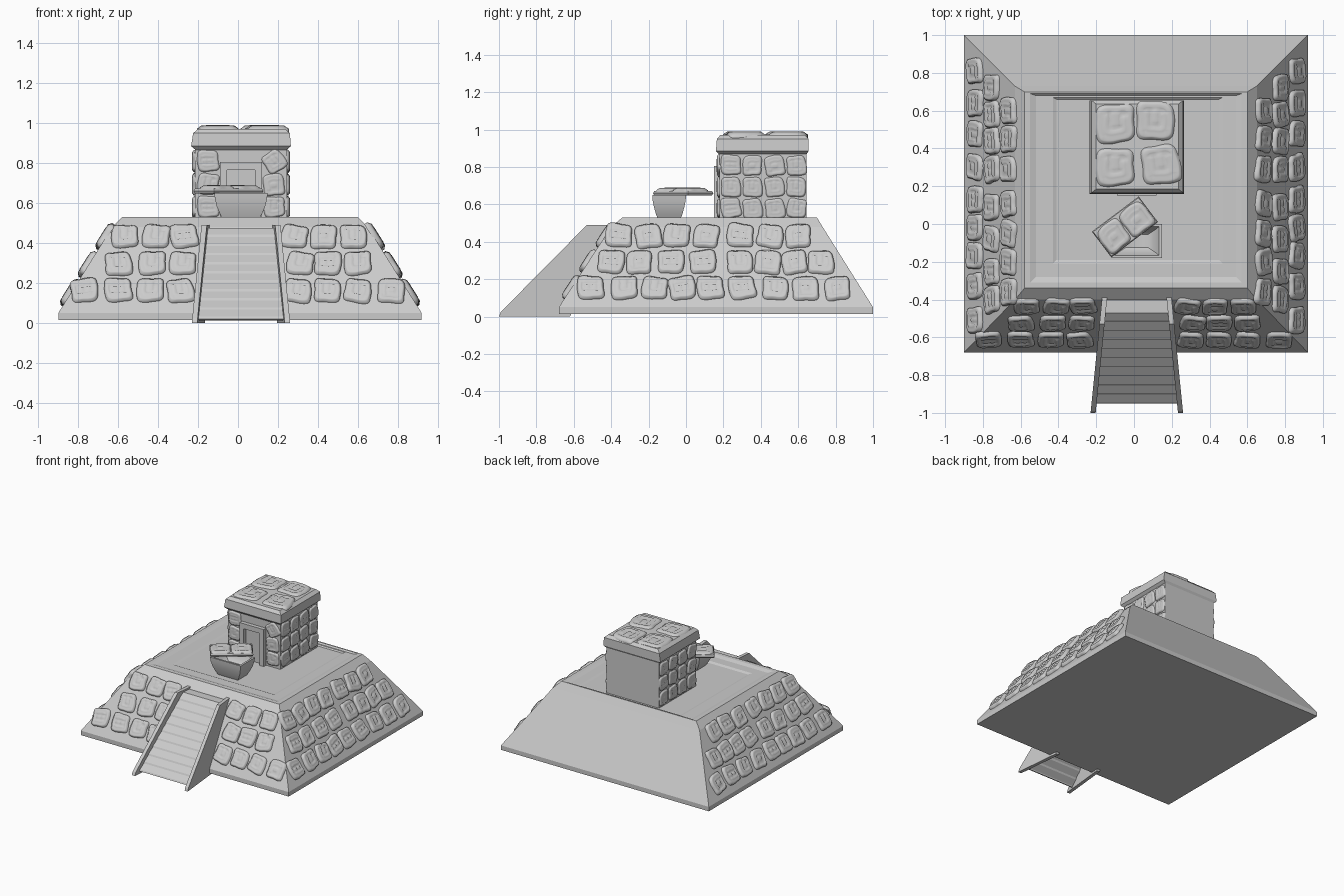
import bpy, bmesh, math, random
from mathutils import Vector, Matrix

if "Cube" in bpy.data.objects:
    bpy.data.objects.remove(bpy.data.objects["Cube"])

random.seed(7)


def finish(name, bm, smooth=None):
    bmesh.ops.recalc_face_normals(bm, faces=bm.faces)
    me = bpy.data.meshes.new(name)
    bm.to_mesh(me)
    bm.free()
    ob = bpy.data.objects.new(name, me)
    bpy.context.collection.objects.link(ob)
    if smooth:
        bpy.ops.object.select_all(action='DESELECT')
        ob.select_set(True)
        bpy.context.view_layer.objects.active = ob
        bpy.ops.object.shade_smooth_by_angle(angle=math.radians(smooth))
    return ob


def ring_stack(name, rings, smooth=None):
    """Closed solid from stacked rectangles (x0, x1, y0, y1, z)."""
    bm = bmesh.new()
    loops = [[bm.verts.new(p) for p in ((a, c, z), (b, c, z), (b, d, z), (a, d, z))]
             for a, b, c, d, z in rings]
    for lo, hi in zip(loops, loops[1:]):
        for i in range(4):
            j = (i + 1) % 4
            bm.faces.new((lo[i], lo[j], hi[j], hi[i]))
    bm.faces.new(loops[0][::-1])
    bm.faces.new(loops[-1])
    return finish(name, bm, smooth)


# Carved stone tile: a cushion with nested raised bars, as a height field
def step(a, b, x):
    t = min(max((x - a) / (b - a), 0), 1)
    return t * t * (3 - 2 * t)


def bar(x, y, x0, x1, y0, y1, s=0.09):
    return (step(x0 - s, x0, x) * (1 - step(x1, x1 + s, x))
            * step(y0 - s, y0, y) * (1 - step(y1, y1 + s, y)))


CARVINGS = [
    [(-.6, .6, .42, .56), (-.6, -.46, -.5, .5), (-.25, .25, -.2, .15)],
    [(-.6, .6, -.56, -.42), (-.55, -.4, -.5, .45), (.4, .55, -.5, .45), (-.1, .1, -.1, .5)],
    [(-.55, .55, .4, .55), (-.55, .55, -.55, -.4), (-.4, -.1, -.1, .12), (.15, .45, -.1, .12)],
    [(-.55, -.4, -.55, .55), (.4, .55, -.55, .3), (-.4, .55, -.55, -.4), (-.1, .2, -.1, .55)],
]


def tile_mesh(k, n=18):
    bm = bmesh.new()
    corner = [[Vector((random.uniform(-.1, .1), random.uniform(-.1, .1))) for _ in range(2)] for _ in range(2)]
    ph = random.uniform(0, 6)
    grid = []
    for j in range(n + 1):
        row = []
        for i in range(n + 1):
            x, y = 2 * i / n - 1, 2 * j / n - 1
            e = max(abs(x), abs(y))
            r = max(abs(x) ** 5 + abs(y) ** 5, 1e-9) ** .2
            h = .35 + .5 * (1 - step(.78, 1.0, e)) - .25 * (1 - step(.62, .74, e))
            h += .3 * max(bar(x, y, *c) for c in CARVINGS[k])
            a, b = (x + 1) / 2, (y + 1) / 2
            off = (corner[0][0] * (1 - a) + corner[0][1] * a) * (1 - b) + (corner[1][0] * (1 - a) + corner[1][1] * a) * b
            q = e / max(r, .01) * (1 + .025 * math.sin(5 * math.atan2(y, x) + ph))
            row.append(bm.verts.new(((x * q + off.x) / 2, (y * q + off.y) / 2, h)))
        grid.append(row)
    for j in range(n):
        for i in range(n):
            bm.faces.new((grid[j][i], grid[j][i + 1], grid[j + 1][i + 1], grid[j + 1][i]))
    skirt = bmesh.ops.extrude_edge_only(bm, edges=[e for e in bm.edges if e.is_boundary])
    for v in skirt['geom']:
        if isinstance(v, bmesh.types.BMVert):
            v.co.z = -.25
    for f in bm.faces:
        f.smooth = True
    me = bpy.data.meshes.new("stone_tile")
    bm.to_mesh(me)
    bm.free()
    return me


TILES = [tile_mesh(k) for k in range(4) for _ in range(2)]


def tile(name, pos, u, v, size, thick, rot=None):
    u, v = Vector(u).normalized(), Vector(v).normalized()
    m = Matrix((u, v, u.cross(v))).transposed().to_4x4()
    m.translation = Vector(pos)
    a = random.uniform(-.16, .16) if rot is None else rot
    ob = bpy.data.objects.new(name, random.choice(TILES))
    bpy.context.collection.objects.link(ob)
    ob.matrix_world = m @ Matrix.Rotation(a, 4, 'Z') @ Matrix.Diagonal((size, size, thick, 1))


# Sloped platform with a shallow stepped top
ring_stack("platform", [
    (-.90, .92, -.68, 1.0, .015), (-.90, .92, -.68, 1.0, .05),
    (-.63, .65, -.40, .73, .48), (-.58, .60, -.34, .70, .53),
    (-.55, .57, -.31, .69, .53), (-.52, .54, -.28, .68, .52),
    (-.43, .47, -.21, .67, .52), (-.41, .45, -.19, .66, .512)])

# Tiles on the front slope
ROWS_FRONT = {.43: (-.57, -.41, -.27, .28, .43, .58), .295: (-.60, -.43, -.28, .31, .45, .60),
              .16: (-.77, -.60, -.44, -.29, .30, .45, .60, .77)}
for z, xs in ROWS_FRONT.items():
    t = (z - .05) / .43
    for x in xs:
        tile("front_tile", (x, -.68 + .28 * t, z), (1, 0, 0), (0, .28, .43), .135, .028)

# Tiles on both side slopes
ROWS_SIDE = {.43: (-.36, -.20, -.05, .11, .29, .45, .60),
             .29: (-.40, -.25, -.08, .09, .29, .44, .58, .72),
             .15: (-.51, -.33, -.17, -.02, .13, .30, .48, .64, .81)}
for z, ys in ROWS_SIDE.items():
    t = (z - .05) / .43
    for y in ys:
        tile("right_tile", (.92 - .27 * t, y, z), (0, 1, 0), (-.27, 0, .43), .14, .03)
        tile("left_tile", (-.90 + .27 * t, y, z), (0, -1, 0), (.27, 0, .43), .14, .03)


# Stairway: worn treads between two side walls, widening downwards
def half(y):
    return .185 + .06 * (-.4 - y) / .6


CX = .015
path = [(-.38, .475), (-.47, .475)]
for i in range(1, 11):
    y, z = -.47 - .048 * i, .475 - .0455 * i
    path += [(y + .006, z + .012), (y, z)]
bm = bmesh.new()
pairs = [(bm.verts.new((CX - half(y) + .01, y, z)), bm.verts.new((CX + half(y) - .01, y, z))) for y, z in path]
for (a, b), (c, d) in zip(pairs, pairs[1:]):
    bm.faces.new((a, c, d, b))
stairs = finish("stair_treads", bm)
sol = stairs.modifiers.new("thickness", 'SOLIDIFY')
sol.thickness = .02
sol.offset = -1

for side in (-1, 1):
    bm = bmesh.new()
    outline = [(-1, 0), (-.99, .025), (-.53, .49), (-.38, .49), (-.62, .0)]
    outer, inner = [[bm.verts.new((CX + side * (half(y) - w), y, z)) for y, z in outline] for w in (0, .027)]
    bm.faces.new(outer)
    bm.faces.new(inner)
    for i in range(5):
        j = (i + 1) % 5
        bm.faces.new((outer[i], outer[j], inner[j], inner[i]))
    finish("stair_side_wall", bm)

# Shrine body and roof slab
ring_stack("shrine_body", [(-.215, .245, .18, .645, .50), (-.215, .245, .18, .645, .89)])
ring_stack("shrine_roof", [(-.205, .235, .185, .64, .86), (-.235, .265, .16, .655, .885),
                           (-.225, .26, .165, .655, .95), (-.20, .235, .185, .635, .972)])
for x, y, a in ((-.10, .53, .1), (.115, .55, -.05), (-.105, .30, .06), (.14, .32, .15)):
    tile("roof_tile", (x, y, .962), (1, 0, 0), (0, 1, 0), .205, .032, a)

# Shrine wall tiles
for z in (.81, .695, .58):
    for y in (.24, .355, .475, .59):
        tile("shrine_right_tile", (.245, y, z), (0, 1, 0), (0, 0, 1), .105, .018)
        tile("shrine_left_tile", (-.215, y, z), (0, -1, 0), (0, 0, 1), .105, .018)
    for x in (-.15, .18):
        turn = .6 if (x > 0 and z > .8) else None
        tile("shrine_front_tile", (x, .18, z), (1, 0, 0), (0, 0, 1), .105, .018, turn)

# Door frame
for name, x0, x1, z0, z1 in (("door_post_left", -.09, -.055, .51, .77),
                             ("door_post_right", .085, .12, .51, .77),
                             ("door_lintel", -.09, .12, .765, .805)):
    ring_stack(name, [(x0, x1, .15, .19, z0), (x0, x1, .15, .19, z1)])

# Stone basin, hollowed
basin = [(.085, .055, .51), (.105, .07, .545), (.122, .081, .585), (.13, .088, .62), (.134, .09, .65),
         (.118, .076, .65), (.10, .062, .615), (.06, .035, .59)]
ring_stack("basin", [(CX - a, CX + a, -.09 - b, -.09 + b, z) for a, b, z in basin], 35)

# Loose carved lid lying askew across the basin
ang = math.radians(37)
lid = ring_stack("basin_lid", [(-.15, .15, -.08, .08, 0), (-.155, .155, -.085, .085, .012), (-.15, .15, -.08, .08, .024)])
lid.matrix_world = Matrix.Translation((-.048, -.015, .648)) @ Matrix.Rotation(ang, 4, 'Z')
for s in (-1, 1):
    tile("lid_tile", (-.048 + s * .076 * math.cos(ang), -.015 + s * .076 * math.sin(ang), .668),
         (1, 0, 0), (0, 1, 0), .15, .024, ang)
